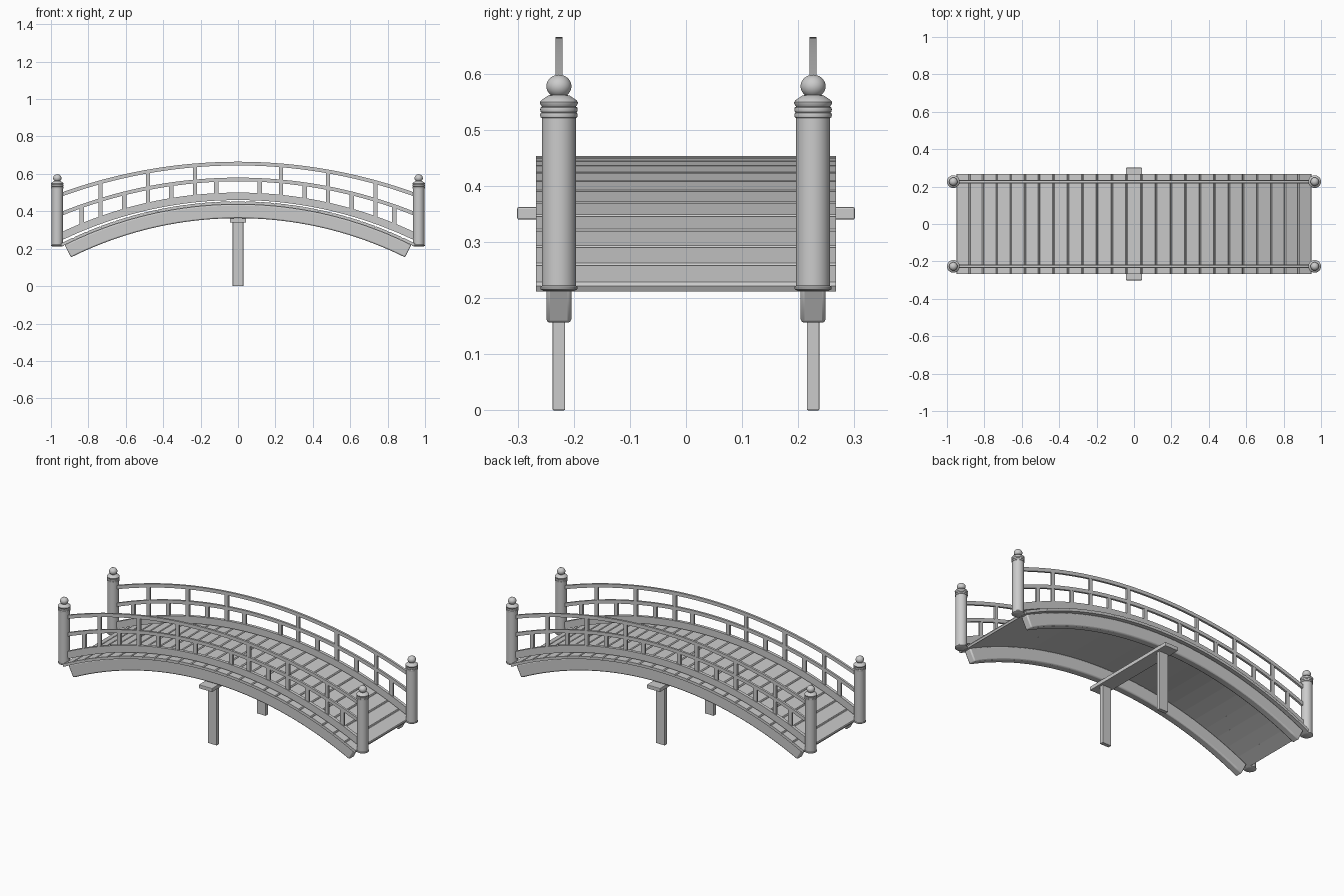
import bpy, bmesh, math
from math import sin, cos, asin

if "Cube" in bpy.data.objects:
    bpy.data.objects.remove(bpy.data.objects["Cube"])

SIDE_Y = 0.2265          # centre line of railings, beams and legs


def make_object(name, bm, smooth=True, bevel=0.0):
    bmesh.ops.recalc_face_normals(bm, faces=bm.faces)
    me = bpy.data.meshes.new(name)
    bm.to_mesh(me)
    bm.free()
    ob = bpy.data.objects.new(name, me)
    bpy.context.collection.objects.link(ob)
    if bevel:
        m = ob.modifiers.new("bevel", 'BEVEL')
        m.width, m.segments, m.limit_method = bevel, 2, 'ANGLE'
        m.angle_limit = math.radians(40)
    if smooth:
        bpy.ops.object.select_all(action='DESELECT')
        ob.select_set(True)
        bpy.context.view_layer.objects.active = ob
        bpy.ops.object.shade_smooth_by_angle(angle=math.radians(35))
    return ob


def box(name, x, y, z, sx, sy, sz, bevel=0.0):
    bm = bmesh.new()
    bmesh.ops.create_cube(bm, size=1)
    for v in bm.verts:
        v.co = (x + v.co.x * sx, y + v.co.y * sy, z + v.co.z * sz)
    return make_object(name, bm, False, bevel)


def arc_bar(name, y, width, r_in, r_out, cz, a, bevel=0.0, n=40):
    """Rectangular bar bent along an arc in the xz plane, from -a to a."""
    bm = bmesh.new()
    rings = []
    for i in range(n + 1):
        t = -a + 2 * a * i / n
        rings.append([bm.verts.new((r * sin(t), y + s * width / 2, cz + r * cos(t)))
                      for r, s in ((r_in, -1), (r_in, 1), (r_out, 1), (r_out, -1))])
    for p, q in zip(rings, rings[1:]):
        for k in range(4):
            bm.faces.new((p[k], p[(k + 1) % 4], q[(k + 1) % 4], q[k]))
    bm.faces.new(rings[0])
    bm.faces.new(rings[-1])
    return make_object(name, bm, True, bevel)


def lathe(name, x, y, profile, n=32):
    bm = bmesh.new()
    rings = [[bm.verts.new((x + r * cos(2 * math.pi * k / n), y + r * sin(2 * math.pi * k / n), z))
              for k in range(n)] for r, z in profile]
    for p, q in zip(rings, rings[1:]):
        for k in range(n):
            bm.faces.new((p[k], p[(k + 1) % n], q[(k + 1) % n], q[k]))
    bm.faces.new(rings[0])
    bm.faces.new(rings[-1])
    return make_object(name, bm)


# deck: chamfered planks laid along the arc
CZ, R, T, N = -1.647, 2.084, 0.016, 25
step = 2 * math.radians(26.9) / N
half, ch = R * step / 2, 0.005
section = [(-half, 0), (half, 0), (half + .0001, T - ch), (half - ch, T), (ch - half, T), (-half - .0001, T - ch)]
for i in range(N):
    t = (i - (N - 1) / 2) * step
    bm = bmesh.new()
    ends = []
    for y in (-0.267, 0.267):
        ends.append([bm.verts.new((u * cos(t) + (R + h) * sin(t), y, CZ - u * sin(t) + (R + h) * cos(t)))
                     for u, h in section])
        bm.faces.new(ends[-1])
    for k in range(6):
        j = (k + 1) % 6
        bm.faces.new((ends[0][k], ends[0][j], ends[1][j], ends[1][k]))
    make_object("deck_plank", bm, False)

# rails: name, top height at middle, top height at x = 0.93, thickness, width
RAILS = [("top_rail", 0.665, 0.505, 0.020, 0.0125),
         ("middle_rail", 0.580, 0.403, 0.020, 0.0125),
         ("bottom_rail", 0.500, 0.295, 0.040, 0.0180)]


def rail_arc(rail):
    s = rail[1] - rail[2]
    r = (0.93 ** 2 + s * s) / (2 * s)
    return r, rail[1] - r


def rail_z(rail, x):
    r, cz = rail_arc(rail)
    return cz + math.sqrt(r * r - x * x) - rail[3] / 2


# post profile: base ring, shaft, two collar rings, cap, ball
ball = [(0.0223 * cos(math.radians(d)), 0.5775 + 0.0205 * sin(math.radians(d))) for d in range(-50, 90, 10)]
post = [(0.028, 0.213), (0.033, 0.216), (0.033, 0.220), (0.0304, 0.222), (0.0304, 0.521),
        (0.0325, 0.522), (0.0335, 0.526), (0.0325, 0.530), (0.031, 0.531),
        (0.0325, 0.532), (0.0335, 0.536), (0.0325, 0.540), (0.030, 0.541),
        (0.0335, 0.546), (0.034, 0.549), (0.031, 0.553), (0.019, 0.561)] + ball + [(0.0005, 0.598)]

for y in (-SIDE_Y, SIDE_Y):
    # main arched beam
    arc_bar("arched_beam", y, 0.045, 2.010, 2.084, CZ, math.radians(26.4), 0.007)
    # railing
    for rail in RAILS:
        r, cz = rail_arc(rail)
        arc_bar(rail[0], y, rail[4], r - rail[3], r, cz, asin(0.95 / r))
    for s in (-1, 1):
        for x in (0.23, 0.482, 0.735):
            lo, hi = rail_z(RAILS[2], x), rail_z(RAILS[0], x)
            box("tall_baluster", s * x, y, (lo + hi) / 2, 0.022, 0.011, hi - lo)
        for x in (0.116, 0.357, 0.609, 0.836):
            lo, hi = rail_z(RAILS[2], x), rail_z(RAILS[1], x)
            box("short_baluster", s * x, y, (lo + hi) / 2, 0.024, 0.011, hi - lo)
        lathe("end_post", s * 0.966, y, post)
    # centre support leg
    box("support_leg", 0, y, 0.174, 0.057, 0.0225, 0.348, 0.002)

# cross beam under the arch
box("cross_beam", 0, 0, 0.351, 0.086, 0.602, 0.022, 0.003)
